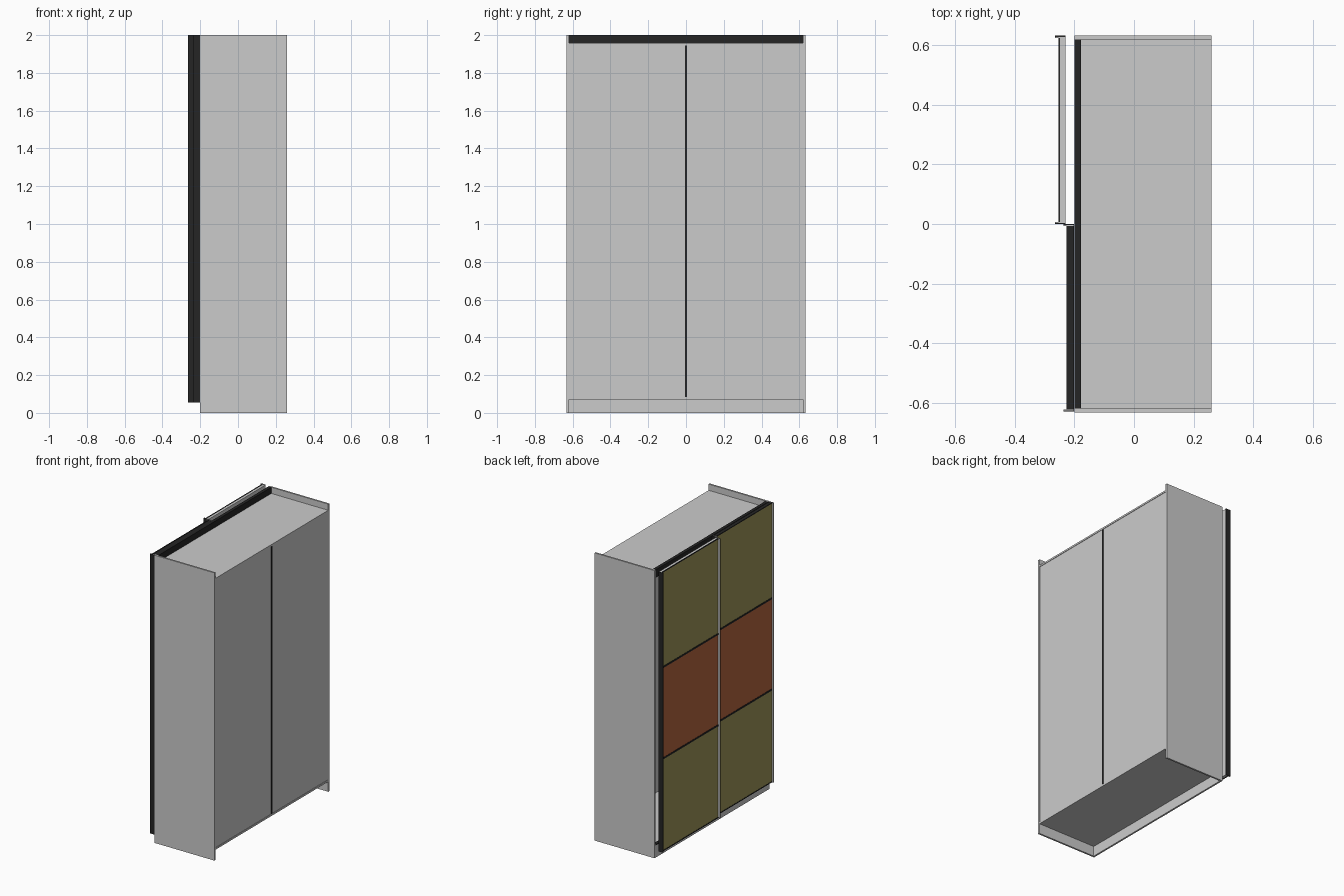
import bpy

if "Cube" in bpy.data.objects:
    bpy.data.objects.remove(bpy.data.objects["Cube"])


def material(name, rgb):
    m = bpy.data.materials.new(name)
    m.diffuse_color = (*rgb, 1)
    m.use_nodes = True
    m.node_tree.nodes["Principled BSDF"].inputs["Base Color"].default_value = m.diffuse_color
    return m


BLACK = material("black_trim", (0.018, 0.018, 0.018))
OLIVE = material("olive_panel", (0.34, 0.30, 0.10))
BROWN = material("brown_panel", (0.46, 0.13, 0.05))


def box(name, x, y, z, mat=None):
    """Box from (min, max) ranges on each axis."""
    bpy.ops.mesh.primitive_cube_add(size=1)
    o = bpy.context.object
    o.name = name
    o.location = [(a + b) / 2 for a, b in (x, y, z)]
    o.scale = [b - a for a, b in (x, y, z)]
    bpy.ops.object.transform_apply(location=True, rotation=False, scale=True)
    if mat:
        o.data.materials.append(mat)
    return o


# Carcass: two sides, top, floor, front plinth
IN = 0.62
for side, s in (("left", -1), ("right", 1)):
    box(f"{side}_side", (-0.20, 0.26), sorted((s * IN, s * 0.632)), (0, 2))
box("top_panel", (-0.178, 0.26), (-IN, IN), (1.945, 1.957))
box("floor_panel", (-0.20, 0.26), (-IN, IN), (0.07, 0.083))
box("front_plinth", (-0.20, -0.188), (-IN, IN), (0, 0.07))

# Back panels with the dark joining strip
for side, y in (("left", (-IN, -0.004)), ("right", (0.004, IN))):
    box(f"{side}_back_panel", (0.251, 0.257), y, (0.083, 1.945))
box("back_joint_strip", (0.248, 0.26), (-0.006, 0.006), (0.083, 1.945), BLACK)

# Sliding tracks: upper fascia and lower rail
box("upper_track", (-0.20, -0.178), (-IN, IN), (1.945, 2.0), BLACK)
box("lower_track", (-0.20, -0.178), (-IN, IN), (0.083, 0.09), BLACK)

Z0, Z1 = 0.056, 2.0
SPLITS = [Z0, 0.70, 1.335, Z1]
BAR = 0.012


def door(name, x_out, x_back, y0, y1, frame_mat):
    """Sliding door: three panels, crossbars and projecting end profiles."""
    face = x_out + 0.013
    # backing slab
    box(f"{name}_core", (face + 0.004, x_back), (y0 + 0.007, y1 - 0.007),
        (Z0 + 0.002, Z1 - 0.002), frame_mat)
    # coloured infill panels
    for i, mat in enumerate((OLIVE, BROWN, OLIVE)):
        box(f"{name}_infill_{i}", (face, face + 0.004), (y0 + 0.007, y1 - 0.007),
            (SPLITS[i] + BAR / 2, SPLITS[i + 1] - BAR / 2), mat)
    # black crossbars
    for i, z in enumerate(SPLITS):
        box(f"{name}_bar_{i}", (face - 0.002, face + 0.004), (y0 + 0.007, y1 - 0.007),
            (max(z - BAR / 2, Z0), min(z + BAR / 2, Z1)), BLACK)
    # end profiles: black outside, grey lining inside
    for tag, y, s in (("left", y0, 1), ("right", y1, -1)):
        box(f"{name}_{tag}_profile", (x_out, x_back),
            sorted((y, y + s * 0.004)), (Z0, Z1), BLACK)
        box(f"{name}_{tag}_lining", (x_out, x_back),
            sorted((y + s * 0.004, y + s * 0.007)), (Z0, Z1))


# Outer door on the +y half, inner door on the -y half
door("outer_door", -0.265, -0.230, 0.0, 0.632, None)
door("inner_door", -0.237, -0.201, -0.630, 0.0, BLACK)
